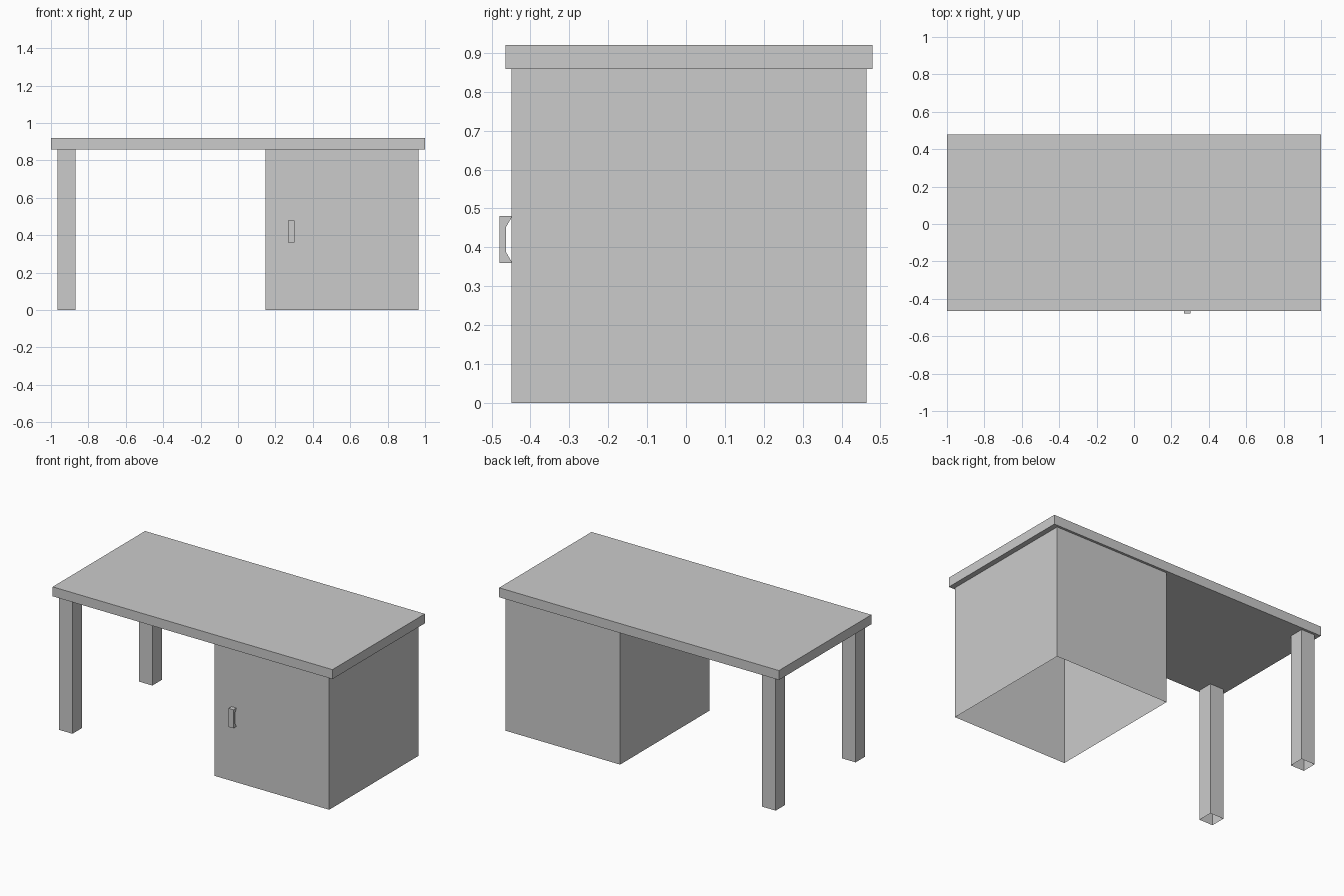
import bpy, bmesh

if "Cube" in bpy.data.objects:
    bpy.data.objects.remove(bpy.data.objects["Cube"])

TOP_Z = 0.859      # underside of the desk top
FRONT, BACK = -0.449, 0.464


def finish(bm, name):
    bmesh.ops.recalc_face_normals(bm, faces=bm.faces)
    mesh = bpy.data.meshes.new(name)
    bm.to_mesh(mesh)
    bm.free()
    obj = bpy.data.objects.new(name, mesh)
    bpy.context.collection.objects.link(obj)
    return obj


def box(name, lo, hi, open_bottom=False):
    bm = bmesh.new()
    bmesh.ops.create_cube(bm, size=1)
    for v in bm.verts:
        v.co = [hi[i] if v.co[i] > 0 else lo[i] for i in range(3)]
    bmesh.ops.recalc_face_normals(bm, faces=bm.faces)
    if open_bottom:
        bottom = [f for f in bm.faces if f.normal.z < -0.5]
        bmesh.ops.delete(bm, geom=bottom, context='FACES_ONLY')
    return finish(bm, name)


# Desk top
box("desk_top", (-1, -0.464, TOP_Z), (1, 0.4795, 0.92))

# Cabinet, a shell open underneath
box("cabinet", (0.146, FRONT, 0), (0.966, BACK, TOP_Z), open_bottom=True)

# Two square legs, also open underneath
leg = 0.097
for name, y in (("front_leg", FRONT), ("back_leg", BACK - leg)):
    box(name, (-0.966, y, 0), (-0.966 + leg, y + leg, TOP_Z), open_bottom=True)

# Door handle: a bracket profile (y, z) extruded along x
profile = [(-0.4795, 0.36), (FRONT, 0.36), (FRONT, 0.364), (-0.463, 0.388),
           (-0.463, 0.452), (FRONT, 0.476), (FRONT, 0.48), (-0.4795, 0.48)]
bm = bmesh.new()
face = bm.faces.new([bm.verts.new((0.268, y, z)) for y, z in profile])
side = bmesh.ops.extrude_face_region(bm, geom=[face], use_keep_orig=True)
moved = [g for g in side["geom"] if isinstance(g, bmesh.types.BMVert)]
bmesh.ops.translate(bm, verts=moved, vec=(0.034, 0, 0))
finish(bm, "door_handle")
